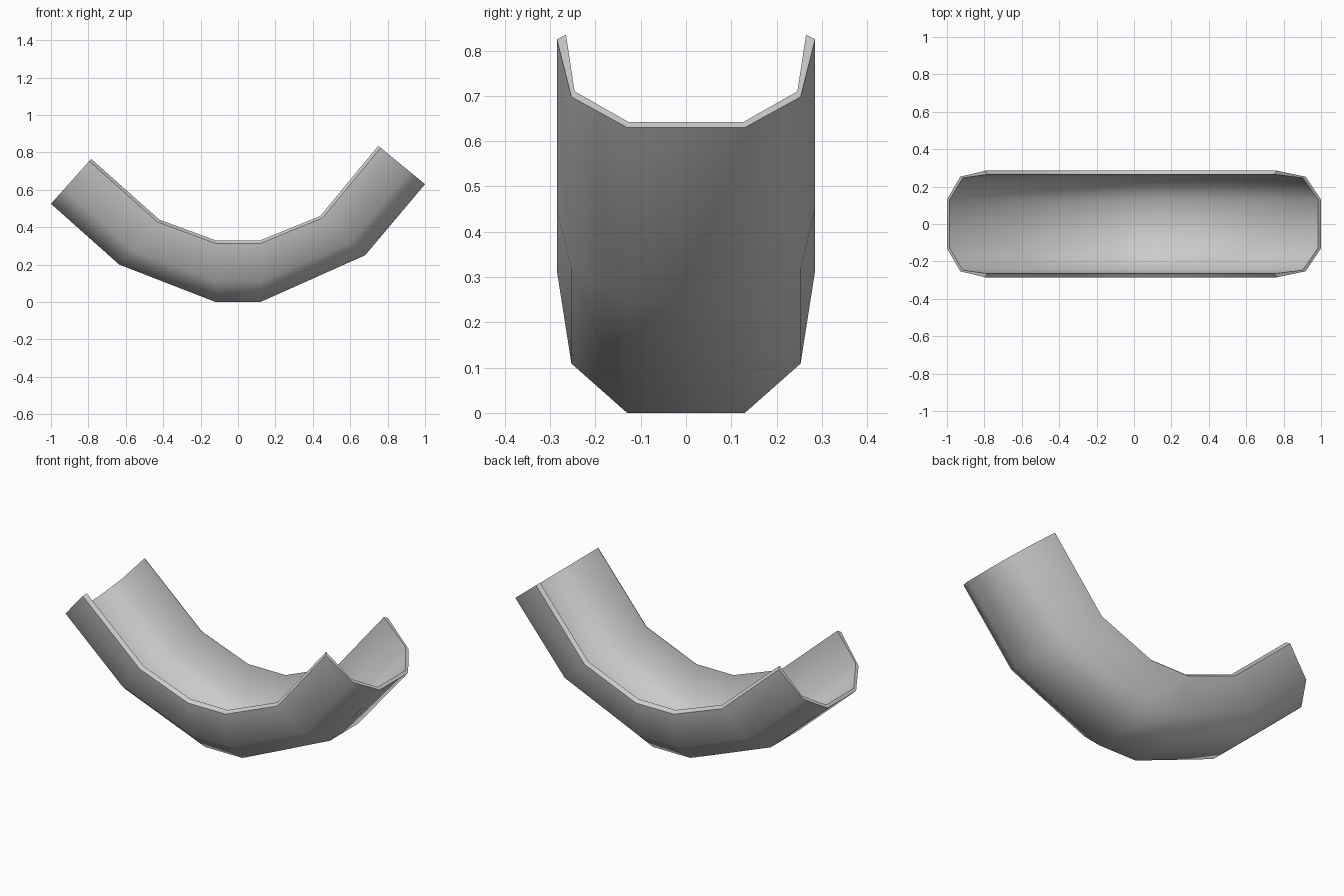
import bpy
import bmesh
import math
from mathutils import Vector

if "Cube" in bpy.data.objects:
    bpy.data.objects.remove(bpy.data.objects["Cube"])

# Stations along the bend: (bottom x, bottom z, rim x, rim z)
STATIONS = [
    (-1.00, 0.525, -0.785, 0.765),
    (-0.635, 0.20, -0.42, 0.44),
    (-0.12, 0.0, -0.12, 0.33),
    (0.12, 0.0, 0.12, 0.33),
    (0.68, 0.25, 0.44, 0.46),
    (1.00, 0.63, 0.75, 0.835),
]

# Half of the channel section: (y, fraction of height from bottom to rim)
OUTER = [(0.285, 0.95), (0.253, 0.33), (0.13, 0.0)]
INNER = [(0.127, 0.06), (0.246, 0.39), (0.265, 1.0)]


def mirrored(half):
    return half + [(-y, t) for y, t in reversed(half)]


outer = mirrored(OUTER)
inner = mirrored(list(reversed(INNER)))
section = outer + list(reversed(inner))
n = len(outer)
count = len(section)

# Sweep the section along the stations
bm = bmesh.new()
rings = []
for bx, bz, rx, rz in STATIONS:
    low, high = Vector((bx, 0, bz)), Vector((rx, 0, rz))
    rings.append([bm.verts.new(low.lerp(high, t) + Vector((0, y, 0)))
                  for y, t in section])

for a, b in zip(rings, rings[1:]):
    for i in range(count):
        j = (i + 1) % count
        bm.faces.new((a[i], a[j], b[j], b[i]))

# Thin end edges between the outer and inner skins
for ring in (rings[0], rings[-1]):
    for i in range(n - 1):
        bm.faces.new((ring[i], ring[i + 1], ring[count - 2 - i], ring[count - 1 - i]))

bmesh.ops.recalc_face_normals(bm, faces=bm.faces)
mesh = bpy.data.meshes.new("curved_trough")
bm.to_mesh(mesh)
bm.free()
trough = bpy.data.objects.new("curved_trough", mesh)
bpy.context.collection.objects.link(trough)

# Smooth skins with crisp rims
bpy.context.view_layer.objects.active = trough
trough.select_set(True)
bpy.ops.object.shade_smooth_by_angle(angle=math.radians(50))
